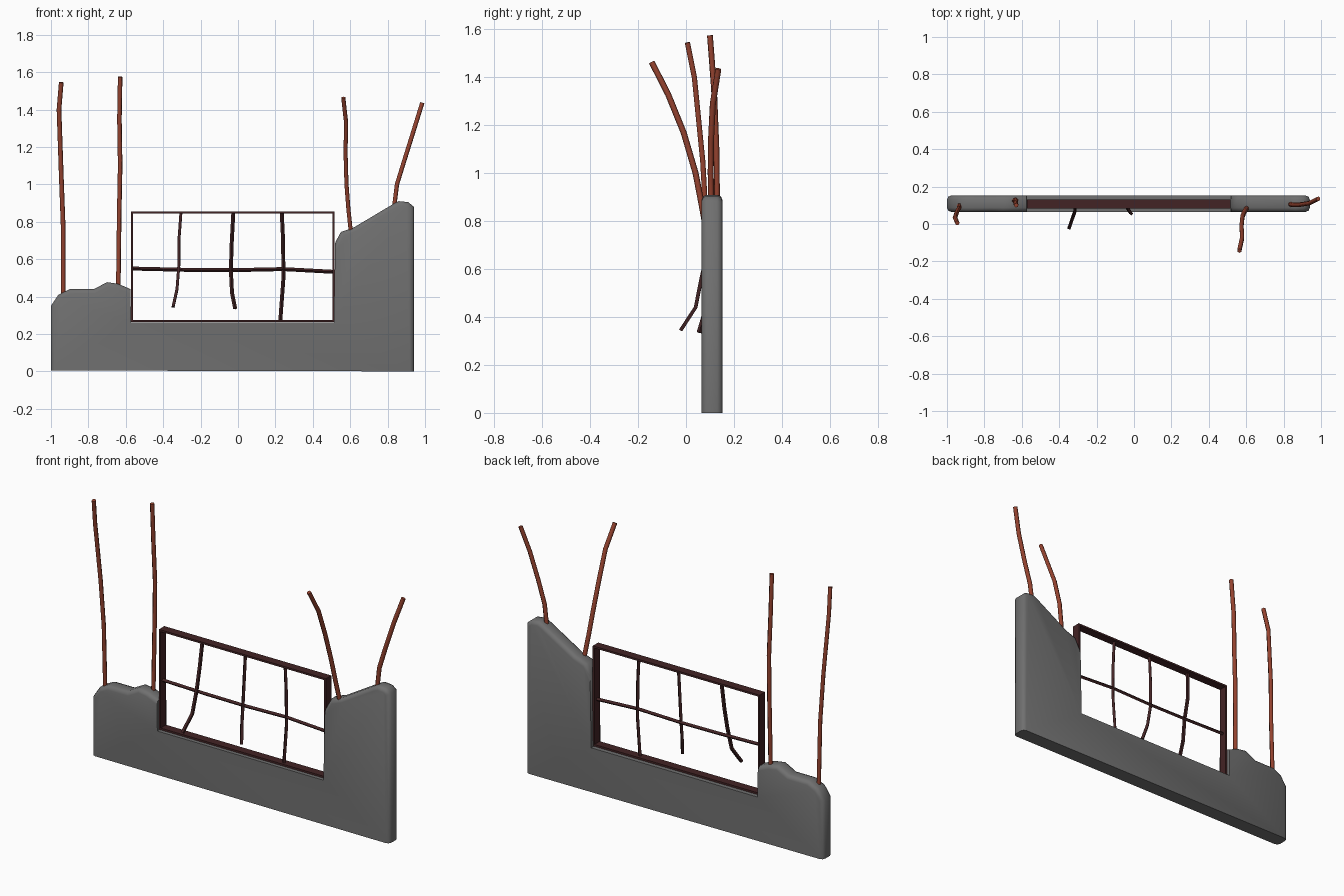
import bpy, bmesh
from mathutils import Vector

if "Cube" in bpy.data.objects:
    bpy.data.objects.remove(bpy.data.objects["Cube"])


def material(name, rgb):
    m = bpy.data.materials.new(name)
    m.use_nodes = True
    m.diffuse_color = (*rgb, 1)
    m.node_tree.nodes["Principled BSDF"].inputs["Base Color"].default_value = (*rgb, 1)
    return m


CONCRETE = material("grey concrete", (0.16, 0.16, 0.16))
RUST = material("rusty steel", (0.30, 0.055, 0.028))
WOOD = material("dark red wood", (0.055, 0.017, 0.018))


def mesh_object(name, bm, mat):
    me = bpy.data.meshes.new(name)
    bmesh.ops.recalc_face_normals(bm, faces=bm.faces)
    bm.to_mesh(me)
    bm.free()
    me.materials.append(mat)
    ob = bpy.data.objects.new(name, me)
    bpy.context.collection.objects.link(ob)
    return ob


def bent_rod(name, points, radius, resolution, mat):
    """Bevelled poly curve with capped ends."""
    cu = bpy.data.curves.new(name, "CURVE")
    cu.dimensions = "3D"
    cu.bevel_depth = radius
    cu.bevel_resolution = resolution
    cu.use_fill_caps = True
    sp = cu.splines.new("POLY")
    sp.points.add(len(points) - 1)
    for p, co in zip(sp.points, points):
        p.co = (*co, 1)
    sp.use_smooth = resolution > 0
    cu.materials.append(mat)
    ob = bpy.data.objects.new(name, cu)
    bpy.context.collection.objects.link(ob)


# Broken wall: outline in x and z, extruded through its thickness
Y0, Y1 = 0.065, 0.152
outline = [(-1, 0.005), (-1, 0.35), (-0.96, 0.41), (-0.90, 0.44), (-0.77, 0.44),
           (-0.70, 0.477), (-0.64, 0.468), (-0.575, 0.44), (-0.572, 0.262),
           (0.512, 0.262), (0.52, 0.69), (0.55, 0.745), (0.62, 0.77),
           (0.83, 0.895), (0.86, 0.91), (0.91, 0.905), (0.94, 0.88), (0.94, 0)]
bm = bmesh.new()
front = bm.faces.new([bm.verts.new((x, Y0, z)) for x, z in outline])
ext = bmesh.ops.extrude_face_region(bm, geom=[front])
for v in ext["geom"]:
    if isinstance(v, bmesh.types.BMVert):
        v.co.y = Y1
# Round the long rims, leaving the underside and window opening crisp
rims = [e for e in bm.edges
        if abs(e.verts[0].co.y - e.verts[1].co.y) < 1e-4
        and max(v.co.z for v in e.verts) > 0.3
        and not all(-0.58 < v.co.x < 0.525 for v in e.verts)]
bmesh.ops.bevel(bm, geom=rims, offset=0.022, segments=2, profile=0.5, affect="EDGES")
wall = mesh_object("broken_wall", bm, CONCRETE)
bpy.context.view_layer.objects.active = wall
wall.select_set(True)
bpy.ops.object.shade_smooth_by_angle(angle=0.9)
wall.select_set(False)

# Bent reinforcing rods
rods = {
    "outer_right_rod": [(-0.935, 0.10, 0.36), (-0.935, 0.085, 0.78), (-0.945, 0.07, 1.05),
                        (-0.957, 0.035, 1.4), (-0.945, 0.006, 1.545)],
    "inner_right_rod": [(-0.64, 0.125, 0.44), (-0.635, 0.13, 0.85), (-0.63, 0.127, 1.1),
                        (-0.634, 0.117, 1.35), (-0.63, 0.10, 1.575)],
    "inner_left_rod": [(0.605, 0.09, 0.73), (0.59, 0.065, 0.87), (0.58, 0.04, 1.0),
                       (0.575, -0.01, 1.17), (0.578, -0.075, 1.33), (0.563, -0.143, 1.463)],
    "outer_left_rod": [(0.835, 0.105, 0.88), (0.85, 0.103, 1.0), (0.89, 0.104, 1.13),
                       (0.94, 0.112, 1.29), (0.985, 0.135, 1.435)],
}
for name, pts in rods.items():
    bent_rod(name, pts, 0.0125, 1, RUST)


# Window frame: four boards
def board(name, x0, x1, z0, z1):
    bm = bmesh.new()
    bmesh.ops.create_cube(bm, size=1)
    for v in bm.verts:
        v.co = Vector((x0 if v.co.x < 0 else x1, 0.082 if v.co.y < 0 else 0.132,
                       z0 if v.co.z < 0 else z1))
    mesh_object(name, bm, WOOD)


L, R, B, T = -0.573, 0.516, 0.265, 0.855
for side, x in (("right", L), ("left", R - 0.011)):
    board(f"frame_{side}_post", x, x + 0.011, B, T)
for side, z in (("bottom", B), ("top", T - 0.011)):
    board(f"frame_{side}_rail", L, R, z, z + 0.011)

# Warped glazing bars
bars = {
    "crossbar": [(L, 0.105, 0.55), (-0.28, 0.105, 0.543), (-0.03, 0.105, 0.541),
                 (0.24, 0.105, 0.547), (R, 0.105, 0.532)],
    "right_bar": [(-0.305, 0.105, 0.85), (-0.316, 0.095, 0.7), (-0.316, 0.066, 0.57),
                  (-0.326, 0.04, 0.44), (-0.347, -0.022, 0.345)],
    "middle_bar": [(-0.025, 0.105, 0.85), (-0.034, 0.105, 0.68), (-0.038, 0.10, 0.54),
                   (-0.032, 0.08, 0.42), (-0.015, 0.055, 0.335)],
    "left_bar": [(0.234, 0.105, 0.85), (0.241, 0.105, 0.7), (0.243, 0.105, 0.5),
                 (0.226, 0.105, 0.27)],
}
for name, pts in bars.items():
    bent_rod(name, pts, 0.0105, 0, WOOD)
